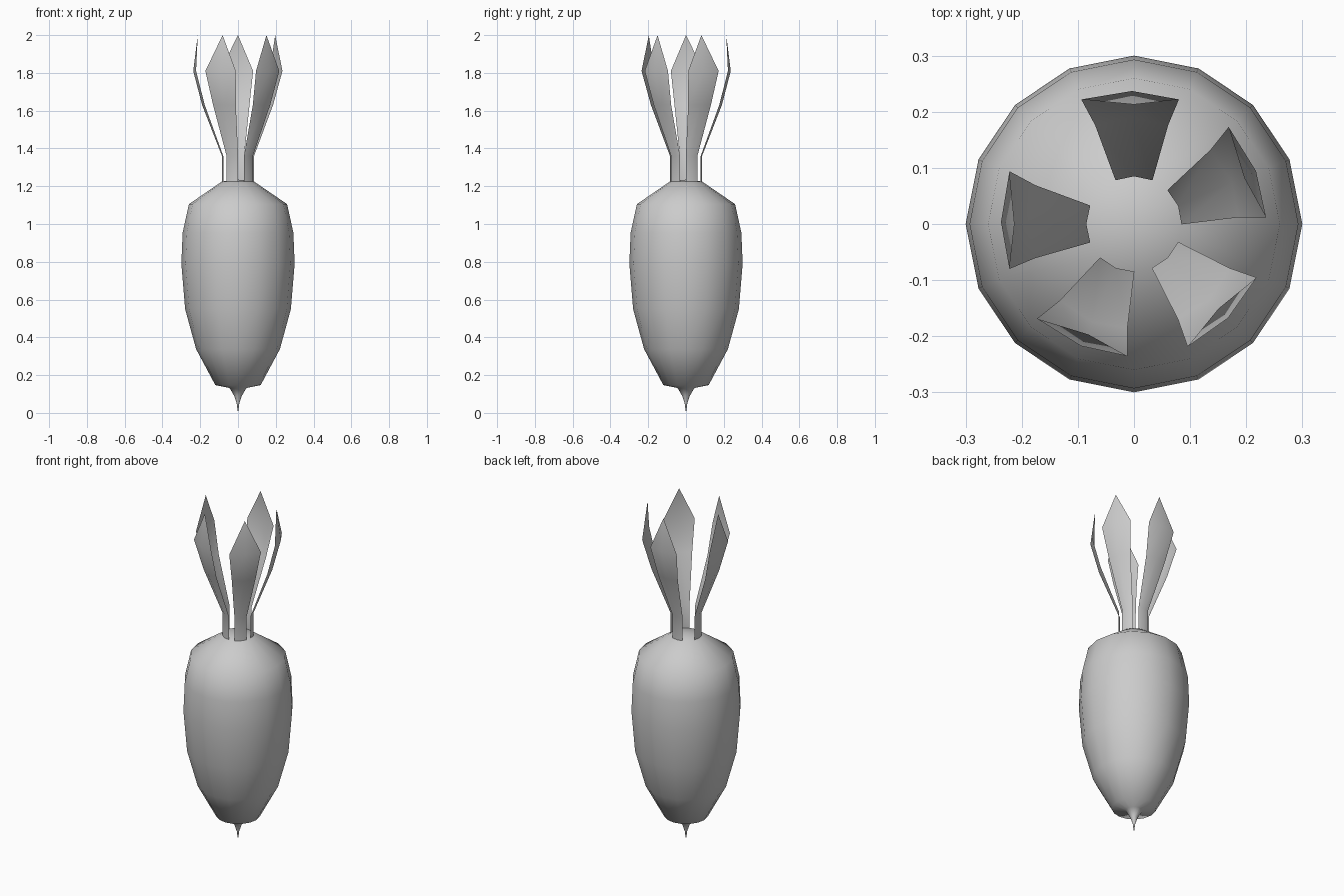
import bpy, bmesh
from math import sin, cos, radians, tau
from mathutils import Matrix

cube = bpy.data.objects.get("Cube")
if cube:
    bpy.data.objects.remove(cube, do_unlink=True)

SIDES = 16
RIM = 0.085

grey = bpy.data.materials.new("light_grey")
grey.use_nodes = True
COLOUR = (0.6, 0.6, 0.6, 1)
grey.diffuse_color = COLOUR
grey.node_tree.nodes["Principled BSDF"].inputs["Base Color"].default_value = COLOUR


def finish(bm, name):
    for f in bm.faces:
        f.smooth = True
    mesh = bpy.data.meshes.new(name)
    bm.to_mesh(mesh)
    bm.free()
    mesh.materials.append(grey)
    obj = bpy.data.objects.new(name, mesh)
    bpy.context.collection.objects.link(obj)
    return obj


# Root: lathed profile from the thin tip to the domed crown
profile = [(0, 0), (0.007, 0.05), (0.02, 0.09), (0.045, 0.132), (0.12, 0.147),
           (0.222, 0.338), (0.28, 0.55), (0.3, 0.79), (0.293, 0.955),
           (0.26, 1.105), (RIM, 1.225), (0, 1.235)]
bm = bmesh.new()
verts = [bm.verts.new((r, 0, z)) for r, z in profile]
edges = [bm.edges.new(pair) for pair in zip(verts, verts[1:])]
bmesh.ops.spin(bm, geom=verts + edges, cent=(0, 0, 0), axis=(0, 0, 1),
               angle=tau, steps=SIDES, use_duplicate=False)
bmesh.ops.remove_doubles(bm, verts=bm.verts, dist=0.0005)
bmesh.ops.recalc_face_normals(bm, faces=bm.faces)
finish(bm, "root_body")

# Leaf rows: edge distance, midrib distance, half width, height
rows = [(0.078, RIM, 0.033, 1.22), (0.078, RIM, 0.033, 1.36),
        (0.176, 0.19, 0.065, 1.63), (0.222, 0.237, 0.087, 1.81)]


def leaf(name, degrees, lean):
    bm = bmesh.new()
    strips = []
    for edge, rib, half, z in rows:
        shift = lean * (z - 1.36) / 0.45 if z > 1.36 else 0
        strips.append([bm.verts.new(p) for p in (
            (edge, shift - half, z), (rib, shift * 0.5, z), (edge, shift + half, z))])
    for low, high in zip(strips, strips[1:]):
        for i in range(2):
            bm.faces.new((low[i], low[i + 1], high[i + 1], high[i]))
    # Pointed end leaning slightly inward
    tip = bm.verts.new((0.213, 0, 2.0))
    for i in range(2):
        bm.faces.new((strips[-1][i], strips[-1][i + 1], tip))
    bm.transform(Matrix.Rotation(radians(degrees), 4, 'Z'))
    finish(bm, name)


# Five leaves growing from pairs of crown edges
leaves = [("back", 90, 0.007), ("left", 22.5, 0.008), ("front_left", -45, 0),
          ("front_right", -112.5, -0.008), ("right", 180, -0.007)]
for side, degrees, lean in leaves:
    leaf("leaf_" + side, degrees, lean)
